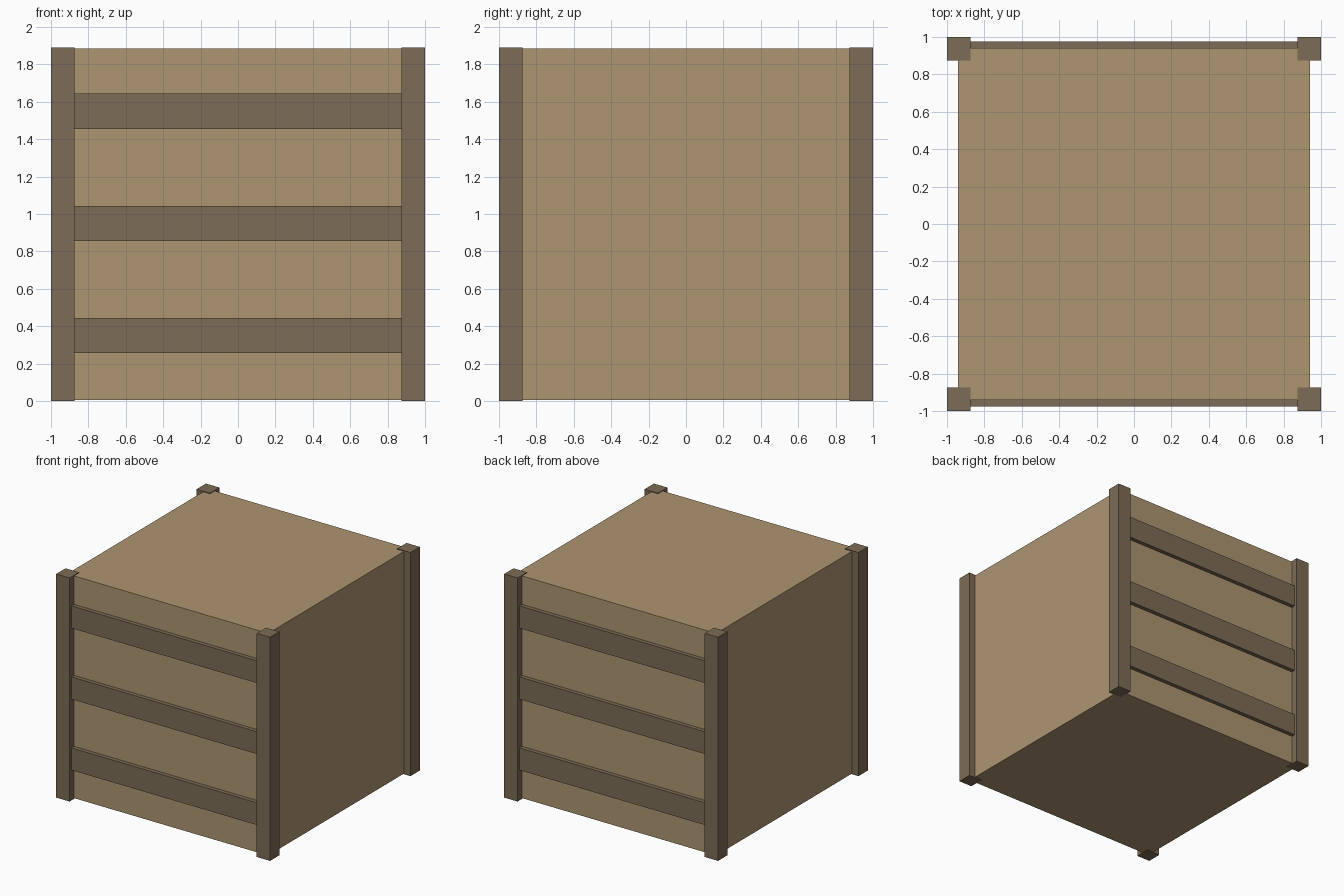
import bpy
import bmesh
from mathutils import Matrix, Vector

if "Cube" in bpy.data.objects:
    bpy.data.objects.remove(bpy.data.objects["Cube"])


def make_material(name, rgb):
    mat = bpy.data.materials.new(name)
    mat.diffuse_color = (*rgb, 1.0)
    mat.use_nodes = True
    mat.node_tree.nodes["Principled BSDF"].inputs["Base Color"].default_value = mat.diffuse_color
    return mat


light_wood = make_material("light wood", (0.42, 0.30, 0.167))
dark_wood = make_material("dark wood", (0.205, 0.15, 0.093))


def box(name, low, high, mat):
    """Axis-aligned box between two corners."""
    low, high = Vector(low), Vector(high)
    bm = bmesh.new()
    bmesh.ops.create_cube(bm, size=1.0, matrix=Matrix.Translation(
        (low + high) / 2) @ Matrix.Diagonal((*(high - low), 1.0)))
    mesh = bpy.data.meshes.new(name)
    bm.to_mesh(mesh)
    bm.free()
    mesh.materials.append(mat)
    obj = bpy.data.objects.new(name, mesh)
    bpy.context.collection.objects.link(obj)
    return obj


def mirror(obj, x, y):
    """Mirror about the world centre."""
    mod = obj.modifiers.new("mirror", 'MIRROR')
    mod.use_axis = (x, y, False)
    mod.use_clip = False
    mod.use_mirror_merge = False


HEIGHT = 1.89
POST = 0.875   # inner edge of the corner posts
BODY = 0.94    # half width of the crate body

# Crate body
box("crate_body", (-BODY, -BODY, 0.006), (BODY, BODY, HEIGHT - 0.006), light_wood)

# Four corner posts
post = box("corner_post", (POST, -1, 0), (1, -POST, HEIGHT), dark_wood)
mirror(post, True, True)

# Three slats across the front, repeated on the back
for i, z in enumerate((0.35, 0.95, 1.55)):
    slat = box(f"slat_{i + 1}", (-POST, -0.975, z - 0.094),
               (POST, -BODY, z + 0.094), dark_wood)
    mirror(slat, False, True)
